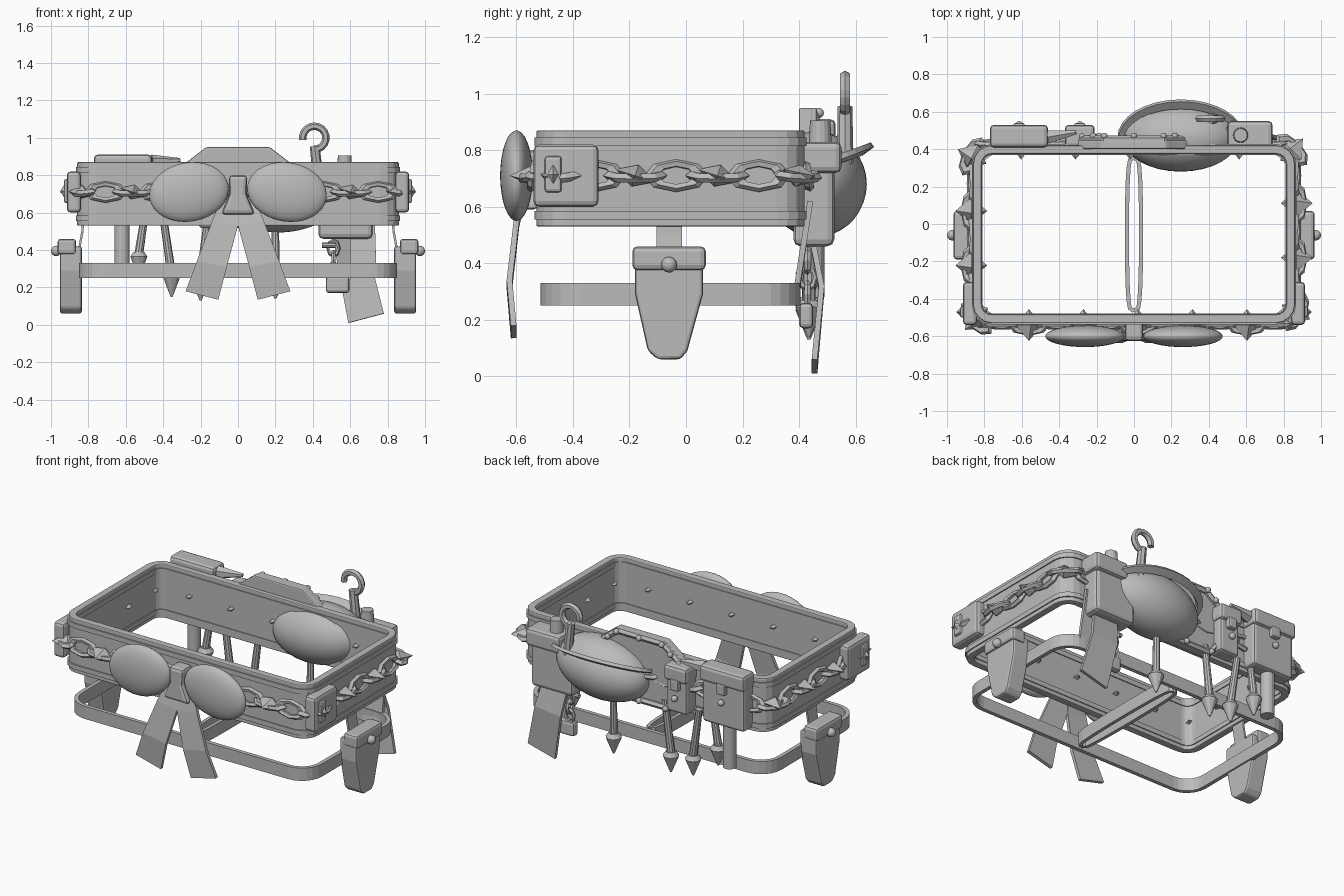
import bpy, bmesh, math
from math import sin, cos, pi, radians
from mathutils import Vector

cube = bpy.data.objects.get("Cube")
if cube:
    bpy.data.objects.remove(cube)

grey = bpy.data.materials.new("plain_grey")
grey.use_nodes = True
grey.diffuse_color = (0.5, 0.5, 0.5, 1)
grey.node_tree.nodes["Principled BSDF"].inputs["Base Color"].default_value = (0.5, 0.5, 0.5, 1)


def add(name, data):
    ob = bpy.data.objects.new(name, data)
    bpy.context.collection.objects.link(ob)
    if not data.materials:
        data.materials.append(grey)
    return ob


def from_bm(name, bm, bevel=0.0, smooth=False):
    bmesh.ops.recalc_face_normals(bm, faces=bm.faces)
    for f in bm.faces:
        f.smooth = smooth
    me = bpy.data.meshes.new(name)
    bm.to_mesh(me)
    bm.free()
    ob = add(name, me)
    if bevel:
        mod = ob.modifiers.new("bevel", "BEVEL")
        mod.width, mod.segments = bevel, 2
    return ob


def prism(name, pts, axis, lo, hi, bevel=0.0):
    """Outline in the plane across the axis, extruded from lo to hi."""
    place = {"x": lambda p, d: (d, p[0], p[1]),
             "y": lambda p, d: (p[0], d, p[1]),
             "z": lambda p, d: (p[0], p[1], d)}[axis]
    bm = bmesh.new()
    a, b = [[bm.verts.new(place(p, d)) for p in pts] for d in (lo, hi)]
    bm.faces.new(a)
    bm.faces.new(b[::-1])
    for i in range(len(pts)):
        bm.faces.new((a[i], a[i - 1], b[i - 1], b[i]))
    return from_bm(name, bm, bevel)


def box(name, x0, x1, y0, y1, z0, z1, bevel=0.015):
    return prism(name, [(x0, y0), (x1, y0), (x1, y1), (x0, y1)], "z", z0, z1, bevel)


def ball(name, loc, size, tilt=0.0, seg=24, rings=14, smooth=True):
    bm = bmesh.new()
    bmesh.ops.create_uvsphere(bm, u_segments=seg, v_segments=rings, radius=1)
    ob = from_bm(name, bm, smooth=smooth)
    ob.location, ob.scale, ob.rotation_euler = loc, size, (0, tilt, 0)
    return ob


def rod(name, a, b, r0, r1, seg=12):
    a, b = Vector(a), Vector(b)
    bm = bmesh.new()
    bmesh.ops.create_cone(bm, cap_ends=True, segments=seg, radius1=r0, radius2=r1, depth=(b - a).length)
    ob = from_bm(name, bm)
    ob.location = (a + b) / 2
    ob.rotation_euler = (b - a).to_track_quat("Z", "Y").to_euler()
    return ob


def tube(name, pts, r, closed=False, res=1):
    cu = bpy.data.curves.new(name, "CURVE")
    cu.dimensions, cu.bevel_depth, cu.bevel_resolution, cu.use_fill_caps = "3D", r, res, True
    sp = cu.splines.new("POLY")
    sp.points.add(len(pts) - 1)
    for q, p in zip(sp.points, pts):
        q.co = (*p, 1)
    sp.use_cyclic_u = closed
    sp.use_smooth = False
    return add(name, cu)


def ribbon(name, rows, thick=0.02):
    """Rows of two edge points, given thickness."""
    bm = bmesh.new()
    vs = [[bm.verts.new(p) for p in row] for row in rows]
    for a, b in zip(vs, vs[1:]):
        bm.faces.new((a[0], a[1], b[1], b[0]))
    ob = from_bm(name, bm)
    mod = ob.modifiers.new("solid", "SOLIDIFY")
    mod.thickness, mod.offset = thick, 0
    return ob


CY = -0.055


def outline(hx, hy, r, n=5):
    pts = []
    for k, (sx, sy) in enumerate([(1, 1), (-1, 1), (-1, -1), (1, -1)]):
        for i in range(n + 1):
            t = (k + i / n) * pi / 2
            pts.append((sx * (hx - r) + r * cos(t), CY + sy * (hy - r) + r * sin(t)))
    return pts


def band(name, hx, hy, r, thick, z0, z1, n=5, bevel=0.0):
    out, inn = outline(hx, hy, r, n), outline(hx - thick, hy - thick, max(r - thick, 0.01), n)
    bm = bmesh.new()
    loops = [[bm.verts.new((*p, z)) for p in ps]
             for ps, z in ((out, z0), (out, z1), (inn, z1), (inn, z0))]
    for k in range(4):
        a, b = loops[k - 1], loops[k]
        for i in range(len(out)):
            bm.faces.new((a[i - 1], a[i], b[i], b[i - 1]))
    return from_bm(name, bm, bevel)


# Belt with raised edge trims, inside and out
band("belt", 0.86, 0.475, 0.1, 0.045, 0.53, 0.87, 4, 0.006)
for z in (0.555, 0.815):
    band("belt_trim", 0.867, 0.482, 0.105, 0.058, z, z + 0.03, 4)

# Lower strap ring and centre loop
band("lower_strap", 0.85, 0.46, 0.14, 0.025, 0.25, 0.33, 6)
loop = [(0.038 * cos(t) * abs(cos(t)) ** -0.6 if abs(cos(t)) > 1e-4 else 0, CY + 0.41 * sin(t))
        for t in [i * pi / 12 for i in range(24)]]
for s in (-1, 1):
    half = sorted([p for p in loop if p[0] * s >= 0], key=lambda p: p[1])
    ribbon("centre_strap", [((x, y, 0.25), (x, y, 0.33)) for x, y in half], 0.022)

# Chain around the belt, links alternately flat and upright, with spikes
path = [Vector(p) for p in outline(0.87, 0.485, 0.1)]
path.append(path[0])
steps = [(b - a).length for a, b in zip(path, path[1:])]
bpy.ops.mesh.primitive_torus_add(major_segments=8, minor_segments=5, major_radius=0.052, minor_radius=0.017)
first = bpy.context.object
link_mesh = first.data
link_mesh.materials.append(grey)
bpy.data.objects.remove(first)
COUNT = 36
for k in range(COUNT):
    d, i = (k + 0.5) * sum(steps) / COUNT, 0
    while d > steps[i]:
        d -= steps[i]
        i += 1
    way = (path[i + 1] - path[i]).normalized()
    p = path[i] + way * d
    ang = math.atan2(way.y, way.x)
    ob = add("chain_link", link_mesh)
    ob.location = (p.x, p.y, 0.71)
    ob.rotation_euler = (radians(80 if k % 2 else 12), 0, ang)
    ob.scale = (1.65, 0.85, 1)
    if k % 2 == 0:
        sp = ball("chain_spike", (p.x, p.y, 0.71), (0.075, 0.085, 0.04), seg=4, rings=2, smooth=False)
        sp.rotation_euler = (0, 0.3, ang)

# Side plates with studs, hanging pouches and their straps
for s in (-1, 1):
    lo, hi = sorted((s * 0.84, s * 0.915))
    box("side_plate", lo, hi, -0.54, -0.31, 0.6, 0.82, 0.02)
    lo, hi = sorted((s * 0.9, s * 0.93))
    box("stud_base", lo, hi, -0.5, -0.44, 0.65, 0.78, 0.012)
    ball("side_stud", (s * 0.92, -0.47, 0.715), (0.03, 0.03, 0.05), seg=4, rings=2, smooth=False)
    lo, hi = sorted((s * 0.835, s * 0.952))
    prism("holster", [(-0.18, 0.42), (-0.18, 0.29), (-0.135, 0.09), (-0.1, 0.06), (-0.02, 0.06),
                      (0.005, 0.09), (0.06, 0.29), (0.06, 0.42)], "x", lo, hi, 0.012)
    lo, hi = sorted((s * 0.865, s * 0.965))
    box("holster_flap", lo, hi, -0.19, 0.07, 0.375, 0.46, 0.018)
    ball("holster_button", (s * 0.972, -0.06, 0.395), (0.028, 0.028, 0.028), seg=16, rings=8)
    ribbon("holster_strap", [((s * x, -0.105, z), (s * x, -0.015, z))
                             for x, z in ((0.825, 0.6), (0.832, 0.5), (0.85, 0.4), (0.85, 0.25))], 0.012)

# Front bow
for s in (-1, 1):
    ball("bow_loop", (s * 0.262, -0.6, 0.71), (0.214, 0.058, 0.158), s * radians(10), 32, 16)
    ribbon("bow_tail", [((s * 0.09, -0.575, 0.68), (s * -0.02, -0.575, 0.64)),
                        ((s * 0.14, -0.6, 0.55), (s * 0.0, -0.6, 0.53)),
                        ((s * 0.22, -0.625, 0.34), (s * 0.06, -0.625, 0.31)),
                        ((s * 0.28, -0.61, 0.18), (s * 0.105, -0.61, 0.135))])
prism("bow_knot", [(-0.05, 0.8), (0.05, 0.8), (0.045, 0.7), (0.09, 0.59), (-0.09, 0.59), (-0.045, 0.7)],
      "y", -0.625, -0.52, 0.02)

# Back plate with raised border and rivets
half = [(0.17, 0.95), (0.3, 0.85), (0.34, 0.7), (0.2, 0.52)]
plate = half + [(-x, z) for x, z in half[::-1]]
prism("back_plate", plate, "y", 0.4, 0.45, 0.008)
tube("plate_border", [(x * 0.93, 0.45, 0.72 + (z - 0.72) * 0.92) for x, z in plate], 0.022, True)
for a, b in zip(plate, plate[1:] + plate[:1]):
    for f in (0, 0.5):
        x, z = a[0] + (b[0] - a[0]) * f, a[1] + (b[1] - a[1]) * f
        ball("plate_rivet", (x * 0.93, 0.47, 0.72 + (z - 0.72) * 0.92), (0.018, 0.018, 0.018), seg=10, rings=6)

# Rounded back bag with a lip
ball("back_bag", (0.25, 0.46, 0.68), (0.31, 0.18, 0.185), radians(-6), 32, 18)
arc = [i * pi / 16 for i in range(17)]
ribbon("bag_lip", [((0.25 + 0.31 * cos(t), 0.45 + 0.17 * sin(t), 0.73 + 0.06 * sin(t)),
                    (0.25 + 0.335 * cos(t), 0.46 + 0.2 * sin(t), 0.745 + 0.075 * sin(t))) for t in arc], 0.02)

# Back left box with hook, knob and ribbons
box("left_box", 0.43, 0.72, 0.38, 0.525, 0.46, 0.8, 0.025)
box("left_box_lid", 0.5, 0.74, 0.4, 0.55, 0.72, 0.83, 0.02)
rod("box_knob", (0.57, 0.475, 0.8), (0.57, 0.475, 0.905), 0.042, 0.036, 16)
rod("hook_stem", (0.435, 0.563, 0.72), (0.41, 0.563, 0.955), 0.03, 0.026, 8)
tube("hook", [(0.408 + 0.062 * cos(radians(a)), 0.563, 1.0 + 0.062 * sin(radians(a)))
              for a in range(190, -101, -20)], 0.02)
ribbon("long_ribbon", [((0.5, 0.44, 0.52), (0.67, 0.44, 0.52)), ((0.535, 0.48, 0.3), (0.715, 0.48, 0.32)),
                       ((0.59, 0.455, 0.01), (0.78, 0.455, 0.06))])
ribbon("short_ribbon", [((0.6, 0.44, 0.62), (0.73, 0.44, 0.62)), ((0.6, 0.385, 0.25), (0.74, 0.385, 0.27))])

# Small charm on links
rod("charm_bar", (0.45, 0.42, 0.425), (0.52, 0.42, 0.425), 0.014, 0.014, 8)
for z, turn in ((0.41, 0), (0.35, 1), (0.29, 0)):
    ob = add("charm_link", link_mesh)
    ob.location, ob.rotation_euler, ob.scale = (0.51, 0.43, z), (pi / 2, 0, turn * pi / 2), (0.55, 0.75, 0.7)
box("charm_block", 0.47, 0.595, 0.4, 0.45, 0.17, 0.26, 0.015)

# Back right pouches
for name, x0, x1, z1, lid in (("large_pouch", -0.77, -0.46, 0.87, 0.91), ("small_pouch", -0.37, -0.21, 0.8, 0.85)):
    box(name, x0 + 0.01, x1 - 0.01, 0.4, 0.51, 0.55, z1, 0.018)
    box(name + "_lid", x0, x1, 0.41, 0.53, lid - 0.1, lid, 0.02)
    box(name + "_tab", (x0 + x1) / 2 - 0.03, (x0 + x1) / 2 + 0.03, 0.5, 0.54, lid - 0.15, lid - 0.08, 0.01)
    ball(name + "_button", ((x0 + x1) / 2, 0.53, lid - 0.2), (0.02, 0.02, 0.02), seg=12, rings=8)
rod("pointed_tool", (-0.46, 0.465, 0.87), (-0.31, 0.49, 0.88), 0.04, 0.012, 6)

# Hanging cylinder and spiked pendants
rod("hanging_cylinder", (-0.62, 0.45, 0.56), (-0.62, 0.45, 0.28), 0.04, 0.04, 16)
for x0, x1, z in ((0.2, 0.2, 0.26), (-0.16, -0.2, 0.25), (-0.4, -0.355, 0.27), (-0.5, -0.53, 0.38)):
    rod("pendant_stem", (x0, 0.44, 0.58), (x1, 0.435, z), 0.02, 0.024, 10)
    rod("pendant_collar", (x1, 0.435, z + 0.01), (x1, 0.435, z - 0.015), 0.03, 0.048, 10)
    rod("pendant_spike", (x1, 0.435, z - 0.015), (x1, 0.435, z - 0.12), 0.048, 0.006, 10)
